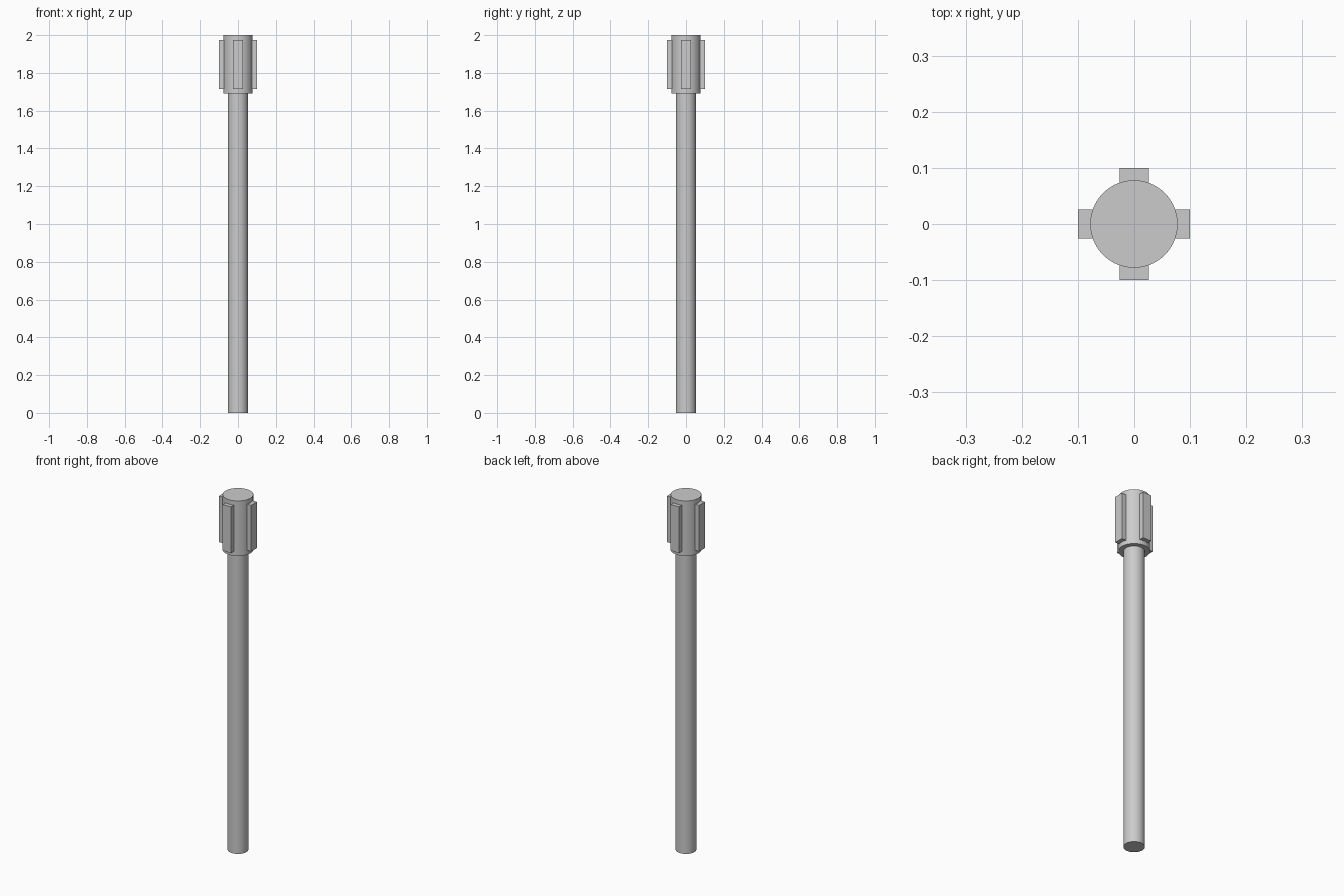
import bpy
import math

if "Cube" in bpy.data.objects:
    bpy.data.objects.remove(bpy.data.objects["Cube"])

SHAFT_R, HEAD_R = 0.053, 0.078
HEAD_BOTTOM, TOP = 1.69, 2.0
RIB_BOTTOM, RIB_TOP, RIB_W, RIB_REACH = 1.715, 1.975, 0.052, 0.1


def cylinder(name, radius, z0, z1):
    bpy.ops.mesh.primitive_cylinder_add(vertices=64, radius=radius, depth=z1 - z0,
                                        location=(0, 0, (z0 + z1) / 2))
    obj = bpy.context.object
    obj.name = name
    bpy.ops.object.shade_smooth_by_angle(angle=math.radians(30))
    return obj


# Long round shaft and thicker round head
cylinder("shaft", SHAFT_R, 0, HEAD_BOTTOM)
cylinder("head", HEAD_R, HEAD_BOTTOM, TOP)

# Four upright ribs around the head, each sunk slightly into it
inner = HEAD_R - 0.015
for i, side in enumerate(("right", "back", "left", "front")):
    a = i * math.pi / 2
    mid = (inner + RIB_REACH) / 2
    bpy.ops.mesh.primitive_cube_add(
        size=1, rotation=(0, 0, a),
        location=(mid * math.cos(a), mid * math.sin(a), (RIB_BOTTOM + RIB_TOP) / 2))
    rib = bpy.context.object
    rib.name = f"{side}_rib"
    rib.scale = (RIB_REACH - inner, RIB_W, RIB_TOP - RIB_BOTTOM)
